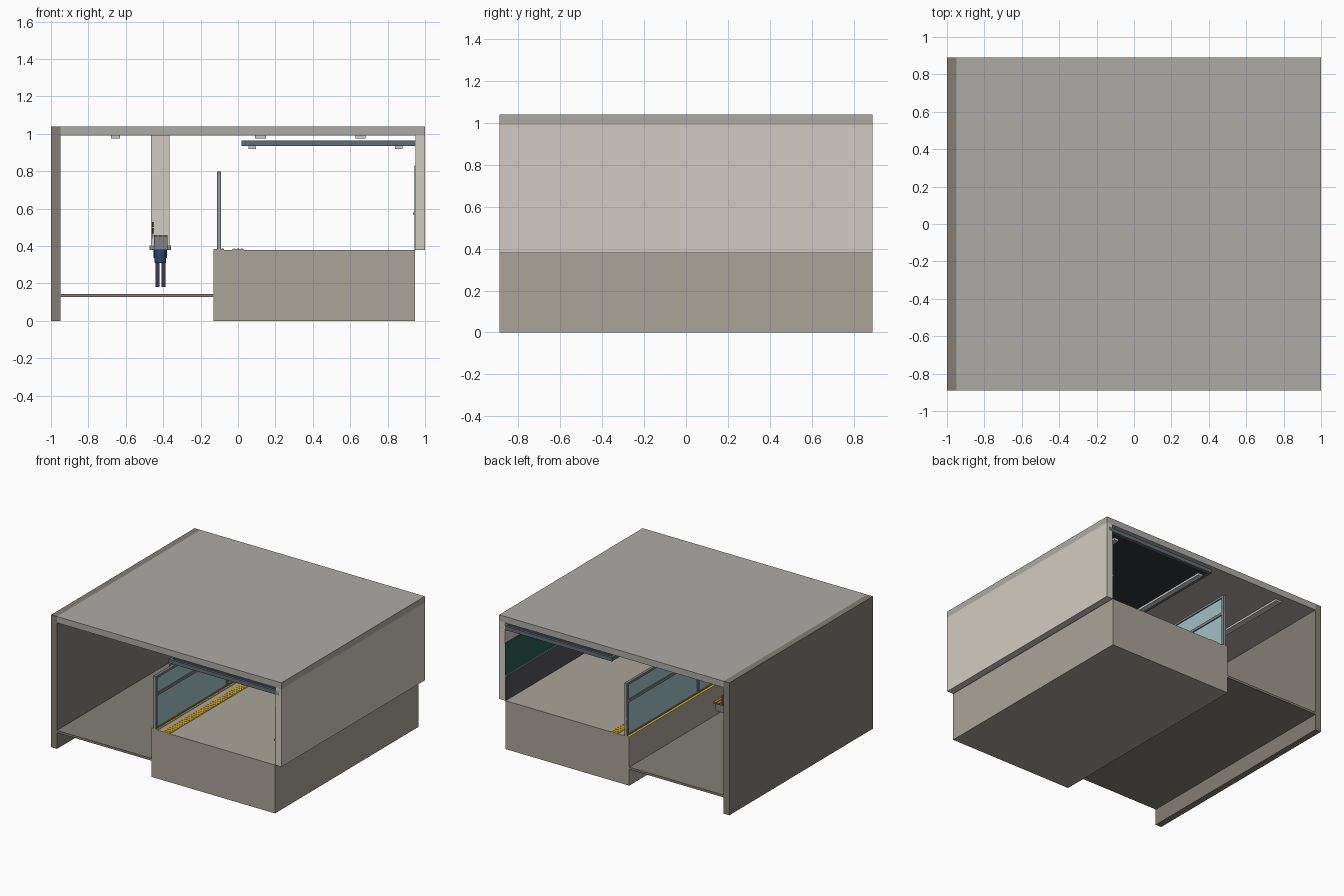
import bpy, bmesh
from mathutils import Matrix, Vector

if "Cube" in bpy.data.objects:
    bpy.data.objects.remove(bpy.data.objects["Cube"])

Y = 0.89  # half depth of the station


def mat(name, rgb, a=1.0):
    m = bpy.data.materials.new(name)
    m.diffuse_color = (*rgb, a)
    m.use_nodes = True
    m.node_tree.nodes["Principled BSDF"].inputs["Base Color"].default_value = m.diffuse_color
    return m


CONCRETE = mat("concrete", (0.42, 0.41, 0.38))
DARK = mat("dark_concrete", (0.23, 0.21, 0.18))
PLAT = mat("platform_stone", (0.40, 0.37, 0.32))
CREAM = mat("cream", (0.64, 0.60, 0.54))
STEEL = mat("steel", (0.12, 0.15, 0.18))
BLACK = mat("dark_panel", (0.03, 0.036, 0.04))
METAL = mat("rail_metal", (0.22, 0.22, 0.23))
GLASS = mat("glass", (0.36, 0.53, 0.58))
YELLOW = mat("yellow", (0.80, 0.50, 0.03))
GREEN = mat("green_tile", (0.02, 0.11, 0.09))
SLATE = mat("slate", (0.09, 0.09, 0.10))
LIGHT = mat("lamp", (0.75, 0.75, 0.72))
WOOD = mat("wood", (0.40, 0.19, 0.06))
NAVY = mat("navy", (0.03, 0.06, 0.14))
TROUSER = mat("trousers", (0.05, 0.045, 0.06))
SKIN = mat("skin", (0.65, 0.42, 0.30))


def finish(name, bm, m):
    me = bpy.data.meshes.new(name)
    bm.to_mesh(me)
    bm.free()
    me.materials.append(m)
    ob = bpy.data.objects.new(name, me)
    bpy.context.collection.objects.link(ob)
    return ob


def boxes(name, spans, m):
    """Join axis-aligned boxes given as (x0, x1, y0, y1, z0, z1)."""
    bm = bmesh.new()
    for x0, x1, y0, y1, z0, z1 in spans:
        c = Vector((x0 + x1, y0 + y1, z0 + z1)) / 2
        s = Matrix.Diagonal((x1 - x0, y1 - y0, z1 - z0, 1))
        bmesh.ops.create_cube(bm, size=1, matrix=Matrix.Translation(c) @ s)
    return finish(name, bm, m)


def box(name, x0, x1, z0, z1, m, y0=-Y, y1=Y):
    return boxes(name, [(x0, x1, y0, y1, z0, z1)], m)


# Shell of the station
box("track_wall", -1, -0.95, 0, 1.04, DARK)
box("ceiling", -0.95, 1, 0.99, 1.04, CONCRETE)
box("track_floor", -0.95, -0.13, 0.127, 0.145, DARK)
box("platform", -0.13, 0.945, 0, 0.38, PLAT)
box("platform_wall", 0.95, 1, 0.38, 0.99, CREAM)

# Wall cladding
box("wall_wainscot", 0.943, 0.95, 0.38, 0.57, SLATE)
box("wall_tile_band", 0.945, 0.95, 0.58, 0.83, GREEN)
box("wall_rail", 0.935, 0.95, 0.568, 0.58, METAL)

# Dropped ceiling panel with its frame
box("dropped_panel", 0.04, 0.95, 0.94, 0.96, BLACK, -Y + 0.02, Y - 0.02)
boxes("panel_frame", [(0.02, 0.04, -Y, Y, 0.935, 0.965), (0.95, 0.98, -Y, Y, 0.935, 0.965),
                      (0.04, 0.95, -Y, -Y + 0.02, 0.935, 0.965),
                      (0.04, 0.95, Y - 0.02, Y, 0.935, 0.965)], STEEL)

# Light strips on ceiling and panel
boxes("ceiling_lights", [(x - w, x + w, -0.83, 0.83, 0.975, 0.99)
                         for x, w in ((-0.655, 0.025), (0.12, 0.03), (0.655, 0.028))], LIGHT)
boxes("panel_lights", [(x - 0.02, x + 0.02, -0.83, 0.83, 0.92, 0.936) for x in (0.075, 0.86)], LIGHT)

# Platform edge screen: glass, rails and posts
box("screen_glass", -0.104, -0.098, 0.38, 0.785, GLASS)
boxes("screen_rails", [(-0.112, -0.09, -Y, Y, z, z + h)
                       for z, h in ((0.38, 0.012), (0.64, 0.022), (0.78, 0.018))], METAL)
boxes("screen_posts", [(-0.112, -0.09, y - 0.01, y + 0.01, 0.38, 0.798)
                       for y in (-Y + 0.01, 0, Y - 0.01)], METAL)

# Yellow edge line and tactile strip with studs
box("edge_line", -0.13, -0.075, 0.38, 0.384, YELLOW)
box("tactile_strip", -0.03, 0.03, 0.38, 0.384, YELLOW)
bm = bmesh.new()
for x in (-0.083, -0.02, 0.0, 0.02):
    for i in range(60):
        bmesh.ops.create_cone(bm, cap_ends=True, segments=8, radius1=0.006, radius2=0.004, depth=0.004,
                              matrix=Matrix.Translation((x, -0.87 + i * 1.74 / 59, 0.386)))
finish("tactile_studs", bm, YELLOW)

# Pillar
PX = -0.415
box("pillar", PX - 0.05, PX + 0.05, 0.40, 0.99, CREAM, -0.05, 0.05)
box("pillar_base", PX - 0.057, PX + 0.057, 0.38, 0.403, METAL, -0.057, 0.057)

# Bench
boxes("bench_seat", [(PX - 0.038 + i * 0.027, PX - 0.015 + i * 0.027, -0.2, 0.2, 0.45, 0.46)
                     for i in range(3)], WOOD)
boxes("bench_back", [(PX - 0.043, PX - 0.035, -0.2, 0.2, z, z + 0.028) for z in (0.468, 0.502)], WOOD)
boxes("bench_frame", [(PX - 0.035, PX + 0.038, y - 0.01, y + 0.01, 0.38, 0.45)
                      for y in (-0.16, 0.16)]
      + [(PX - 0.046, PX - 0.042, y - 0.01, y + 0.01, 0.44, 0.53) for y in (-0.16, 0.16)], METAL)

# Standing figure
boxes("figure_legs", [(PX + s * 0.016 - 0.011, PX + s * 0.016 + 0.011, -0.012, 0.012, 0.18, 0.32)
                      for s in (-1, 1)], TROUSER)
bm = bmesh.new()
bmesh.ops.create_cone(bm, cap_ends=True, segments=12, radius1=0.03, radius2=0.036, depth=0.12,
                      matrix=Matrix.Translation((PX, 0, 0.37)))
for s in (-1, 1):
    bmesh.ops.create_cone(bm, cap_ends=True, segments=8, radius1=0.008, radius2=0.009, depth=0.09,
                          matrix=Matrix.Translation((PX + s * 0.028, 0, 0.38)))
finish("figure_coat", bm, NAVY)
bm = bmesh.new()
bmesh.ops.create_uvsphere(bm, u_segments=12, v_segments=8, radius=0.03,
                          matrix=Matrix.Translation((PX, 0, 0.46)))
finish("figure_head", bm, SKIN)
